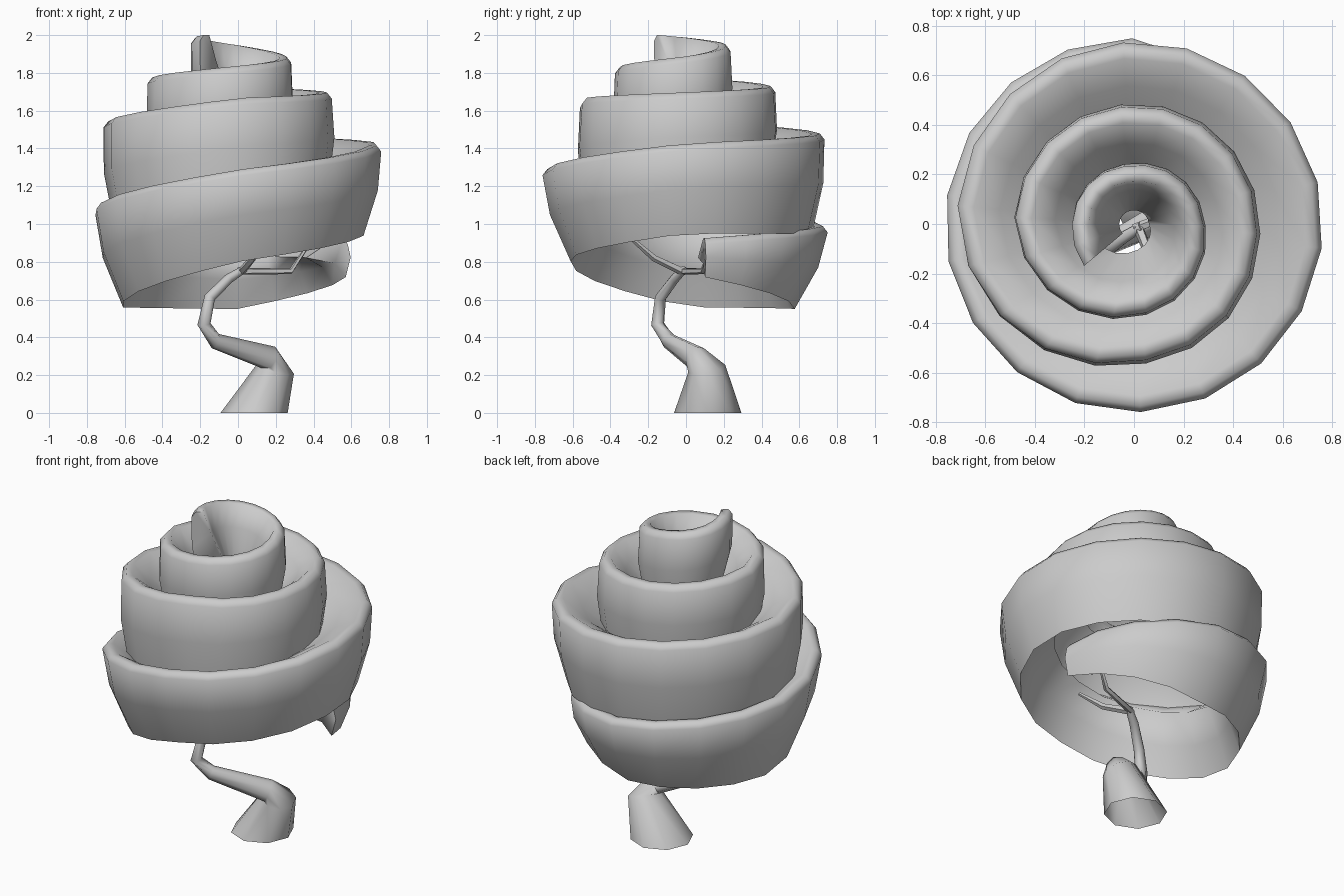
import bpy, bmesh, math
from mathutils import Vector

if "Cube" in bpy.data.objects:
    bpy.data.objects.remove(bpy.data.objects["Cube"])

# Spiral crown keys, one per 90 degrees:
# top radius, top z, bottom radius, bottom z, ledge width, ledge depth
KEYS = [
    (.57, .92, .58, .74, .22, .10), (.75, .99, .575, .55, .26, .16),
    (.765, 1.09, .62, .56, .28, .16), (.76, 1.29, .61, .80, .30, .16),
    (.765, 1.43, .675, .95, .32, .16), (.735, 1.48, .67, .95, .32, .17),
    (.715, 1.55, .66, 1.0, .31, .17), (.555, 1.67, .54, 1.15, .26, .18),
    (.495, 1.70, .48, 1.22, .27, .20), (.475, 1.73, .45, 1.26, .27, .24),
    (.48, 1.78, .44, 1.30, .29, .27), (.37, 1.84, .34, 1.40, .26, .31),
    (.28, 1.89, .25, 1.45, .22, .35), (.235, 1.95, .21, 1.50, .18, .36),
    (.25, 1.99, .20, 1.55, .19, .36), (.28, 2.02, .21, 1.58, .22, .36)]


def key_at(deg):
    t = deg / 90
    i = min(int(t), len(KEYS) - 2)
    f = t - i
    return [a + (b - a) * f for a, b in zip(KEYS[i], KEYS[i + 1])]


def loft(name, rings, angle, cap_start=True):
    bm = bmesh.new()
    loops = [[bm.verts.new(p) for p in ring] for ring in rings]
    n = len(loops[0])
    for a, b in zip(loops, loops[1:]):
        for i in range(n):
            j = (i + 1) % n
            bm.faces.new((a[i], a[j], b[j], b[i]))
    if cap_start:
        bm.faces.new(loops[0][::-1])
    bm.faces.new(loops[-1])
    bmesh.ops.recalc_face_normals(bm, faces=bm.faces)
    mesh = bpy.data.meshes.new(name)
    bm.to_mesh(mesh)
    bm.free()
    ob = bpy.data.objects.new(name, mesh)
    bpy.context.collection.objects.link(ob)
    bpy.ops.object.select_all(action='DESELECT')
    ob.select_set(True)
    bpy.context.view_layer.objects.active = ob
    bpy.ops.object.shade_smooth_by_angle(angle=math.radians(angle))
    return ob


# Spiral foliage: bulging outer wall, rounded rim, inward ledge, hollow underside
rings = []
start, end, steps = 10, 1300, 64
for s in range(steps + 1):
    deg = start + (end - start) * s / steps
    rt, zt, rb, zb, lw, ld = key_at(deg)
    h = zt - zb
    section = [
        (rb, zb),
        (rb + (rt - rb) * .6 + .02, zb + h * .5),
        (rt, zt - .035),
        (rt - .025, zt - .003),
        (rt - .065, zt - .004),
        (rt - lw * .55, zt - ld * .38),
        (rt - lw, zt - ld),
        (rb - .06, zb + h * .35)]
    if deg > 1080:
        section[7] = (max(rb - .14, .06), zb + .02)
    a = math.radians(deg)
    rings.append([(r * math.cos(a), r * math.sin(a), z) for r, z in section])
loft("spiral_foliage", rings, 85)


# Trunk and branches: tapered tubes along bent paths
def tube(name, path, sides=8, open_base=False):
    pts = [Vector(p[:3]) for p in path]
    rings = []
    for i, p in enumerate(pts):
        d = (pts[min(i + 1, len(pts) - 1)] - pts[max(i - 1, 0)]).normalized()
        if open_base and i == 0:
            d = Vector((0, 0, 1))
        u = Vector((0, 1, 0))
        u = (u - d * u.dot(d)).normalized()
        v = u.cross(d)
        rings.append([p + (u * math.cos(k * math.tau / sides)
                           + v * math.sin(k * math.tau / sides)) * path[i][3]
                      for k in range(sides)])
    loft(name, rings, 60, cap_start=not open_base)


tube("trunk", [(.085, .115, 0, .178), (.20, .11, .235, .10),
               (.17, .055, .29, .066), (-.12, -.09, .38, .042),
               (-.18, -.15, .47, .035), (-.15, -.135, .61, .03),
               (-.05, -.06, .71, .026), (.03, -.01, .76, .02)], 8, True)
tube("front_branch", [(.02, -.02, .75, .022), (.08, -.17, .82, .018),
                      (.13, -.32, .95, .010)], 5)
tube("right_branch", [(.0, -.02, .75, .02), (.28, .09, .75, .016),
                      (.36, .13, .87, .010)], 5)
